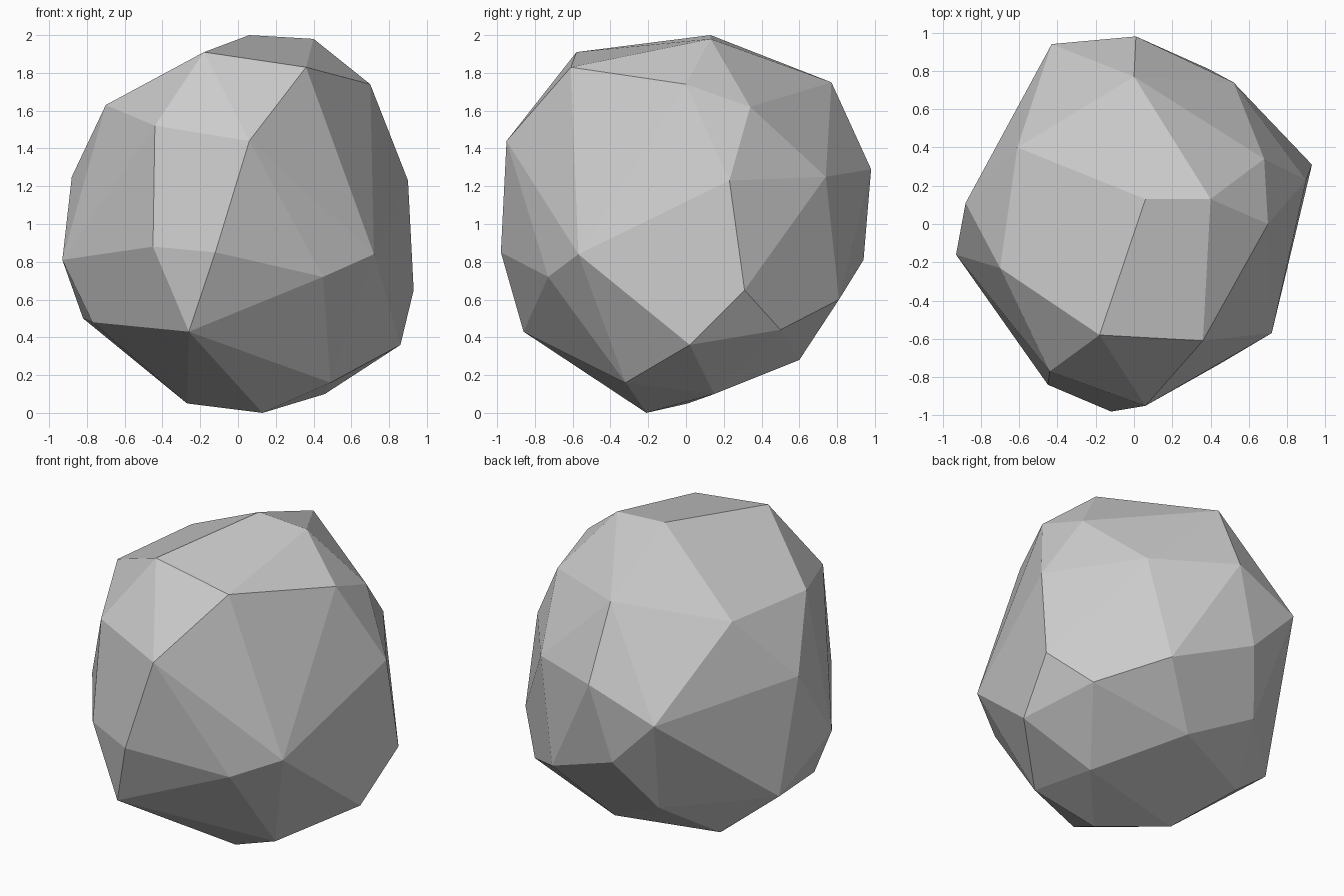
import bpy
import bmesh
from math import radians
from mathutils import Vector

default_cube = bpy.data.objects.get("Cube")
if default_cube:
    bpy.data.objects.remove(default_cube, do_unlink=True)


def make_material(name, colour):
    material = bpy.data.materials.new(name)
    material.use_nodes = True
    material.diffuse_color = colour
    for node in material.node_tree.nodes:
        if node.type == "BSDF_PRINCIPLED":
            node.inputs["Base Color"].default_value = colour
    return material


# Corner points of the cut stone, in hundredths of a unit, grouped by band
crown = [(6, 13, 200), (40, 13, 198), (36, -61, 183), (-18, -58, 191)]
shoulder = [
    (70, 0, 174), (68, 34, 162), (0, 77, 175), (-61, 40, 164),
    (-70, -23, 163), (-44, -77, 152), (6, -95, 144),
]
girdle = [
    (90, 23, 123), (52, 74, 125), (1, 98, 129), (-43, 94, 112),
    (-88, 11, 125), (-93, -16, 81), (-45, -84, 88), (-12, -98, 85),
    (72, -57, 84), (45, -73, 72), (93, 31, 65), (-13, 94, 81), (39, 81, 60),
]
underside = [
    (73, 50, 44), (86, 2, 36), (-31, 72, 48), (-82, 22, 50),
    (-77, -21, 48), (-26, -86, 43), (9, 60, 28), (-49, 35, 23),
]
foot = [(49, -32, 16), (46, 15, 10), (-27, 1, 5), (13, -21, 0)]


def build_stone(name, bands, material):
    """Wrap a convex shell round the bands and merge its level facets."""
    shell = bmesh.new()
    for band in bands:
        for corner in band:
            shell.verts.new(Vector(corner) / 100)
    hull = bmesh.ops.convex_hull(shell, input=shell.verts)
    spare = [item for item in hull["geom_interior"] + hull["geom_unused"]
             if isinstance(item, bmesh.types.BMVert)]
    bmesh.ops.delete(shell, geom=list(set(spare)), context="VERTS")
    bmesh.ops.dissolve_limit(shell, angle_limit=radians(6),
                             verts=shell.verts, edges=shell.edges)
    bmesh.ops.recalc_face_normals(shell, faces=shell.faces)
    for face in shell.faces:
        face.smooth = False

    mesh = bpy.data.meshes.new(name)
    shell.to_mesh(mesh)
    shell.free()
    mesh.materials.append(material)
    stone = bpy.data.objects.new(name, mesh)
    bpy.context.collection.objects.link(stone)
    return stone


# Single flat-faced boulder
stone_grey = make_material("stone_grey", (0.6, 0.6, 0.6, 1))
build_stone("boulder", [crown, shoulder, girdle, underside, foot], stone_grey)
